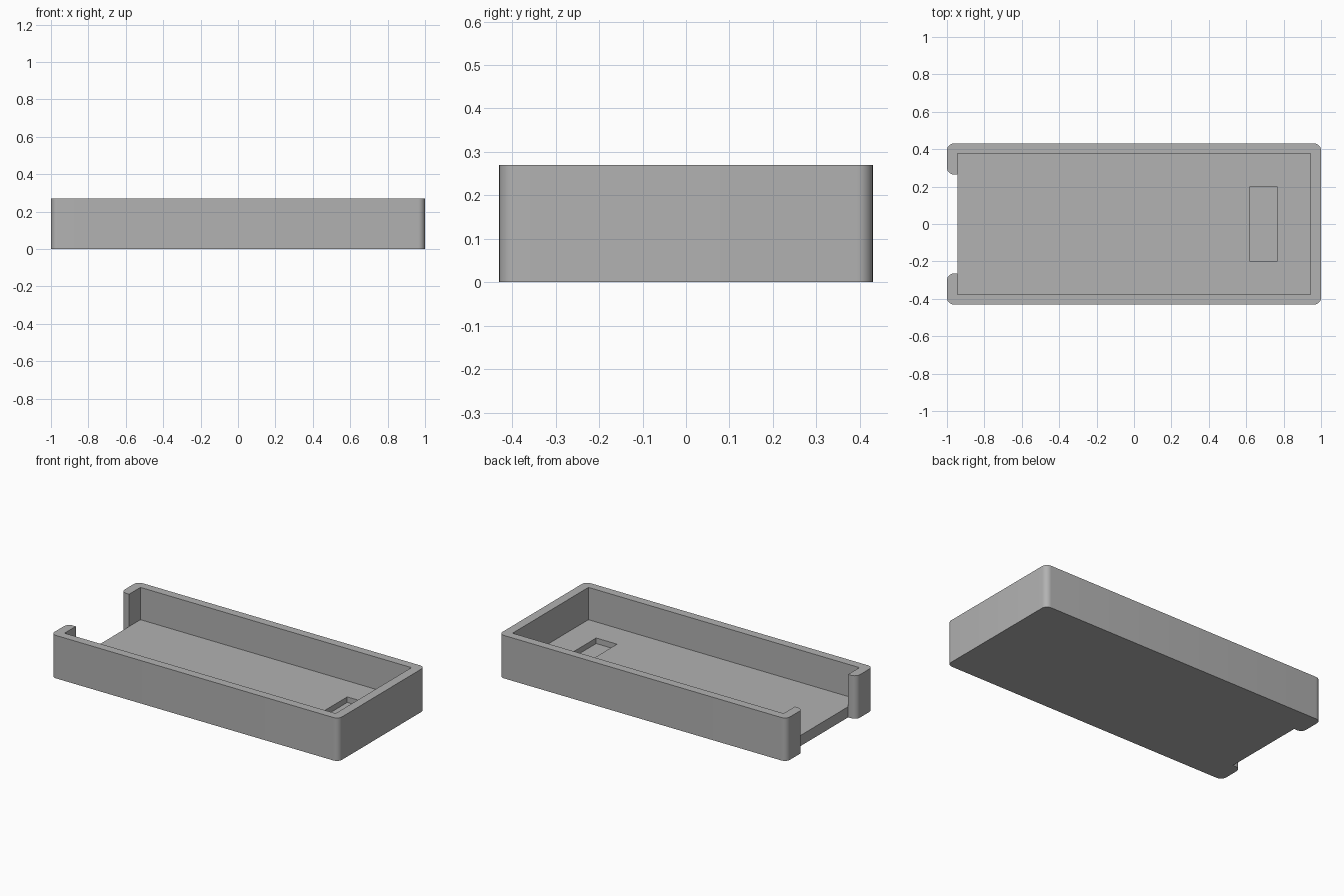
import bpy
import bmesh
from math import sin, cos, pi, radians

cube = bpy.data.objects.get("Cube")
if cube:
    bpy.data.objects.remove(cube, do_unlink=True)

# Half sizes, heights and radius of the tray
LENGTH, WIDTH, HEIGHT = 1.0, 0.43, 0.27
INNER_X, INNER_Y = 0.943, 0.377
FLOOR, POCKET = 0.067, 0.032
LIP_END, RADIUS = 0.265, 0.036
POCKET_X0, POCKET_X1, POCKET_Y = 0.62, 0.765, 0.2

grey = bpy.data.materials.new("matte grey")
grey.use_nodes = True
colour = (0.445, 0.445, 0.445, 1)
grey.diffuse_color = colour
grey.node_tree.nodes["Principled BSDF"].inputs["Base Color"].default_value = colour

bm = bmesh.new()


def face(points):
    """Add a face and its mirror image across the long axis."""
    for side in (1, -1):
        bm.faces.new([bm.verts.new((x, y * side, z)) for x, y, z in points])


def flat(points, z):
    face([(x, y, z) for x, y in points])


def wall(points, z0, z1):
    for (ax, ay), (bx, by) in zip(points, points[1:]):
        face([(ax, ay, z0), (bx, by, z0), (bx, by, z1), (ax, ay, z1)])


def corner(cx, cy, start, steps=8):
    """Quarter round, turning clockwise from the start angle."""
    angles = [start - pi / 2 * i / steps for i in range(steps + 1)]
    return [(cx + RADIUS * cos(a), cy + RADIUS * sin(a)) for a in angles]


# Half outline: open end, rounded lip, long side, closed end
lip = [(-INNER_X, LIP_END)]
outer = (lip
         + corner(-LENGTH + RADIUS, LIP_END + RADIUS, -pi / 2)
         + corner(-LENGTH + RADIUS, WIDTH - RADIUS, pi)
         + corner(LENGTH - RADIUS, WIDTH - RADIUS, pi / 2)
         + [(LENGTH, 0)])
inner = [(INNER_X, 0), (INNER_X, INNER_Y), (-INNER_X, INNER_Y)]
pocket = [(POCKET_X0, 0), (POCKET_X0, POCKET_Y),
          (POCKET_X1, POCKET_Y), (POCKET_X1, 0)]
open_edge = [(-INNER_X, 0)]

# Underside, outer walls and rim
flat(open_edge + outer, 0)
wall(outer, 0, FLOOR)
wall(outer, FLOOR, HEIGHT)
flat(outer + inner, HEIGHT)

# Inner walls, floor and its open edge
wall(inner + lip, FLOOR, HEIGHT)
wall(open_edge + lip, 0, FLOOR)
flat(open_edge + pocket + inner + lip, FLOOR)

# Shallow pocket in the floor
wall(pocket, POCKET, FLOOR)
flat(pocket, POCKET)

bmesh.ops.remove_doubles(bm, verts=bm.verts, dist=0.0001)
bmesh.ops.recalc_face_normals(bm, faces=bm.faces)
mesh = bpy.data.meshes.new("tray")
bm.to_mesh(mesh)
bm.free()
mesh.materials.append(grey)

tray = bpy.data.objects.new("tray", mesh)
bpy.context.collection.objects.link(tray)
bpy.context.view_layer.objects.active = tray
tray.select_set(True)
bpy.ops.object.shade_smooth_by_angle(angle=radians(30))
